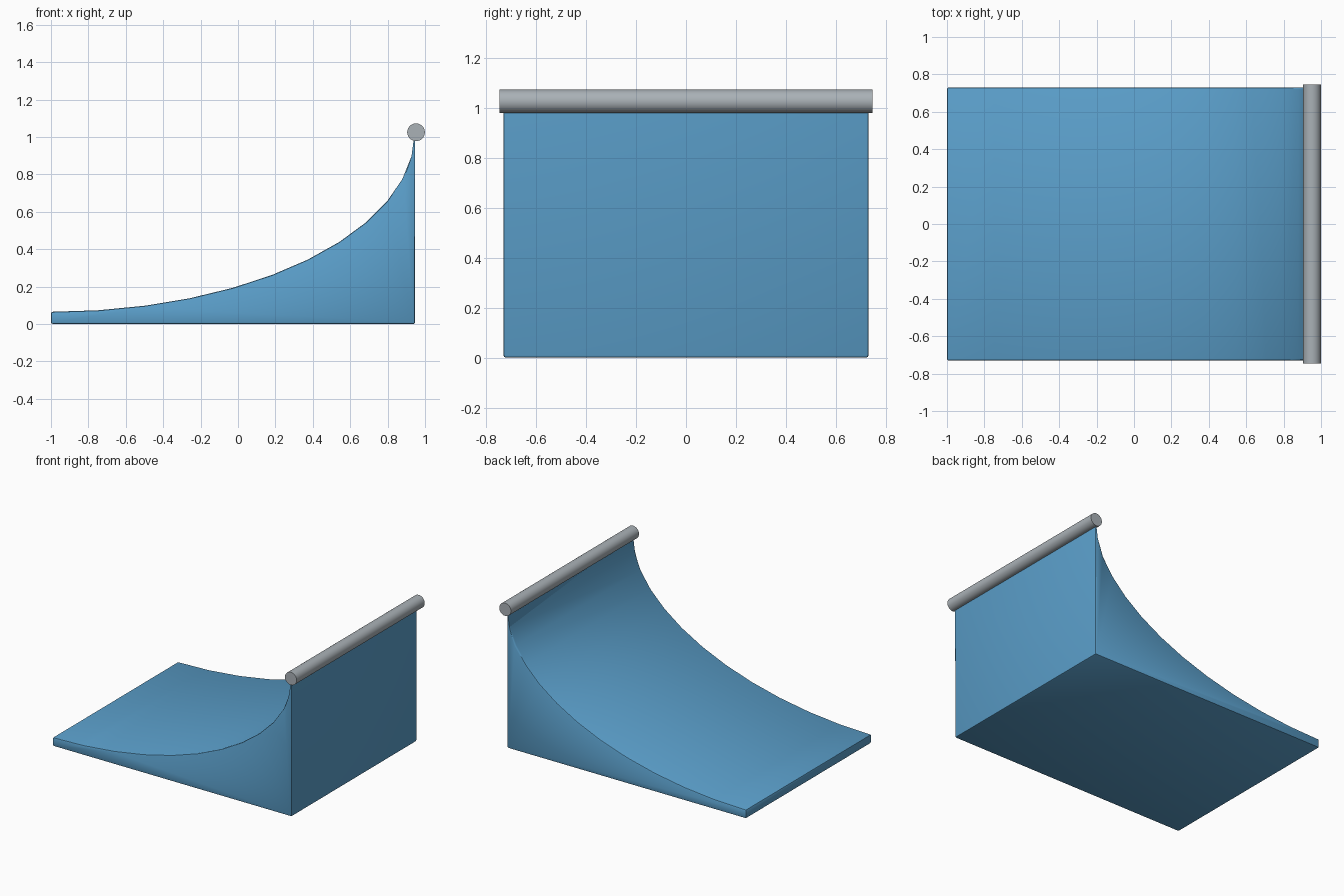
import bpy, bmesh, math

if "Cube" in bpy.data.objects:
    bpy.data.objects.remove(bpy.data.objects["Cube"])


def material(name, color):
    m = bpy.data.materials.new(name)
    m.diffuse_color = (*color, 1.0)
    m.use_nodes = True
    m.node_tree.nodes["Principled BSDF"].inputs["Base Color"].default_value = m.diffuse_color
    return m


def add_object(name, bm, mat):
    bmesh.ops.recalc_face_normals(bm, faces=bm.faces[:])
    mesh = bpy.data.meshes.new(name)
    bm.to_mesh(mesh)
    bm.free()
    mesh.materials.append(mat)
    obj = bpy.data.objects.new(name, mesh)
    bpy.context.collection.objects.link(obj)
    bpy.ops.object.select_all(action='DESELECT')
    bpy.context.view_layer.objects.active = obj
    obj.select_set(True)
    return obj


blue = material("ramp blue", (0.105, 0.35, 0.60))
steel = material("rail grey", (0.40, 0.44, 0.47))

# Ramp: quarter-ellipse riding surface extruded across y
HALF_W, BACK, TOP, LIP, STEPS = 0.73, 0.947, 1.02, 0.065, 12
profile = [(BACK, 0.005), (-1.0, 0.005)]
for i in range(STEPS + 1):
    a = math.radians(90 * i / STEPS)
    x = -1.0 + (BACK + 0.998) * math.sin(a) - (0.001 if i else 0)
    profile.append((x, TOP - (TOP - LIP) * math.cos(a)))
profile.append((BACK, TOP))
profile = [(x, 0.0 if z == 0.005 else z) for x, z in profile]

bm = bmesh.new()
face = bm.faces.new([bm.verts.new((x, -HALF_W, z)) for x, z in profile])
ext = bmesh.ops.extrude_face_region(bm, geom=[face])
bmesh.ops.translate(bm, vec=(0, 2 * HALF_W, 0),
                    verts=[g for g in ext["geom"] if isinstance(g, bmesh.types.BMVert)])
bmesh.ops.recalc_face_normals(bm, faces=bm.faces[:])

# Soften the sharp edges, except the knife-thin top hidden in the rail
weight = bm.edges.layers.float.new("bevel_weight_edge")
for e in bm.edges:
    mid_z = (e.verts[0].co.z + e.verts[1].co.z) / 2
    if e.calc_face_angle(0) > math.radians(30) and mid_z < 0.9:
        e[weight] = 1.0
ramp = add_object("ramp", bm, blue)
bev = ramp.modifiers.new("soft edges", 'BEVEL')
bev.width = 0.01
bev.segments = 2
bev.limit_method = 'WEIGHT'
bev.use_clamp_overlap = False
bpy.ops.object.modifier_apply(modifier=bev.name)
bpy.ops.object.shade_smooth_by_angle(angle=math.radians(30))

# Coping rail along the top edge
bpy.ops.mesh.primitive_cylinder_add(vertices=24, radius=0.0475, depth=1.49,
                                    location=(0.952, 0, 1.025),
                                    rotation=(math.pi / 2, 0, 0))
rail = bpy.context.object
rail.name = "coping_rail"
rail.data.materials.append(steel)
bpy.ops.object.shade_smooth_by_angle(angle=math.radians(30))
